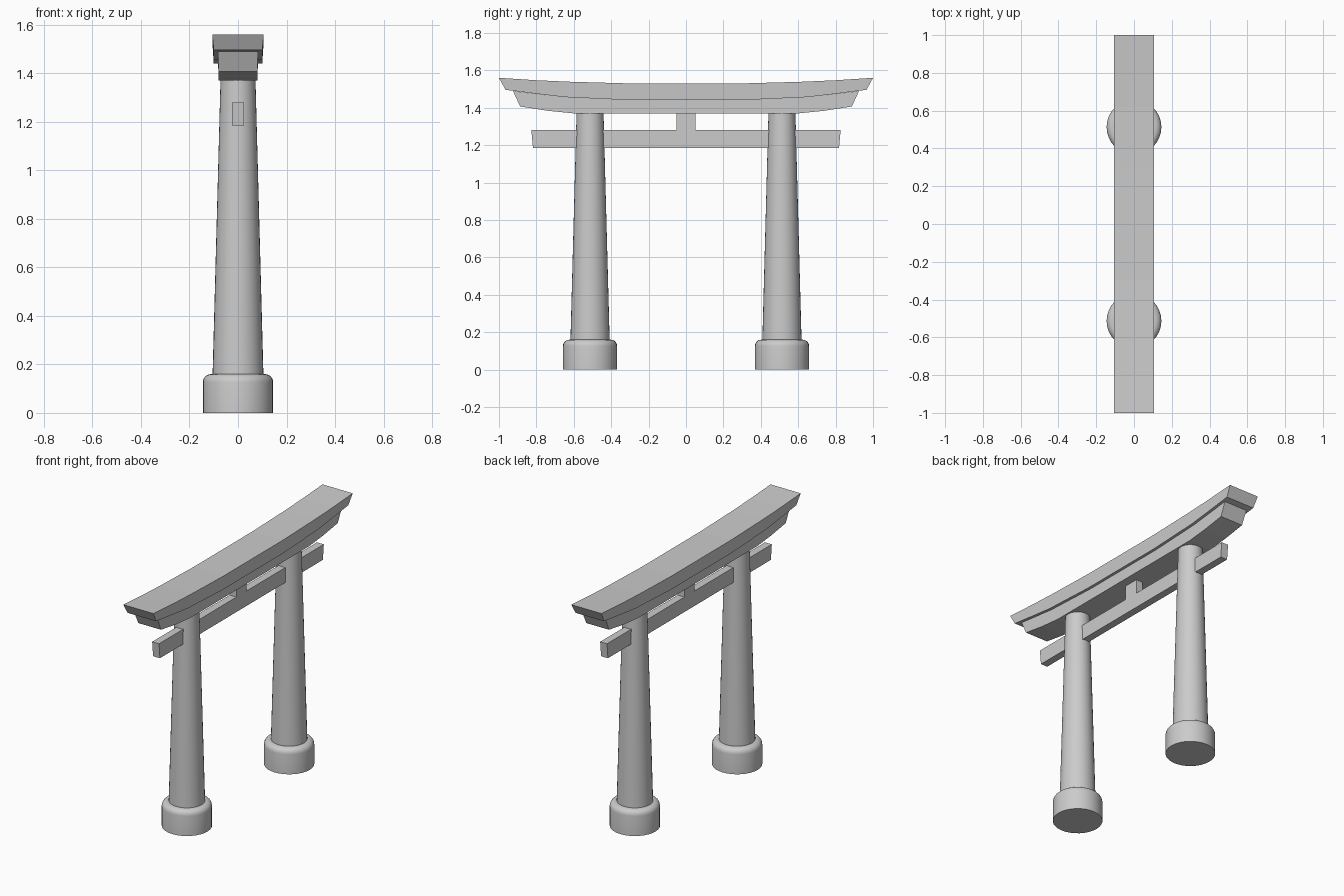
import bpy, bmesh, math

cube = bpy.data.objects.get("Cube")
if cube:
    bpy.data.objects.remove(cube, do_unlink=True)

stone = bpy.data.materials.new("grey stone")
stone.use_nodes = True
colour = (0.6, 0.6, 0.6, 1)
stone.diffuse_color = colour
stone.node_tree.nodes["Principled BSDF"].inputs["Base Color"].default_value = colour


def finish(name, bm, smooth=False):
    bmesh.ops.recalc_face_normals(bm, faces=bm.faces)
    mesh = bpy.data.meshes.new(name)
    bm.to_mesh(mesh)
    bm.free()
    mesh.materials.append(stone)
    ob = bpy.data.objects.new(name, mesh)
    bpy.context.collection.objects.link(ob)
    if smooth:
        bpy.ops.object.select_all(action='DESELECT')
        ob.select_set(True)
        bpy.context.view_layer.objects.active = ob
        bpy.ops.object.shade_smooth_by_angle(angle=math.radians(35))
    return ob


def lathe(name, profile, y, sides=32):
    """Closed round solid from (radius, z) pairs."""
    bm = bmesh.new()
    rings = [[bm.verts.new((r * math.cos(math.tau * i / sides),
                            y + r * math.sin(math.tau * i / sides), z))
              for i in range(sides)] for r, z in profile]
    for a, b in zip(rings, rings[1:]):
        for i in range(sides):
            j = (i + 1) % sides
            bm.faces.new((a[i], a[j], b[j], b[i]))
    bm.faces.new(rings[0])
    bm.faces.new(rings[-1])
    return finish(name, bm, True)


def beam(name, bottom, top, half_bottom, half_top):
    """Mirrored beam along y; bottom and top are (y, z) pairs for one half."""
    def both(line):
        return [(-y, z) for y, z in reversed(line) if y > 0] + line
    bm = bmesh.new()
    rings = []
    for (yb, zb), (yt, zt) in zip(both(bottom), both(top)):
        corners = ((-half_bottom, yb, zb), (half_bottom, yb, zb),
                   (half_top, yt, zt), (-half_top, yt, zt))
        rings.append([bm.verts.new(c) for c in corners])
    for a, b in zip(rings, rings[1:]):
        for i in range(4):
            j = (i + 1) % 4
            bm.faces.new((a[i], a[j], b[j], b[i]))
    bm.faces.new(rings[0])
    bm.faces.new(rings[-1])
    return finish(name, bm)


# Round footings with softened rims, and tapered pillars
rim = 0.034
footing = [(0.145, 0)] + [
    (0.145 - rim * (1 - math.cos(a)), 0.16 - rim * (1 - math.sin(a)))
    for a in (math.radians(18 * k) for k in range(6))]
for side, y in (("right", -0.513), ("left", 0.513)):
    lathe(side + "_footing", footing, y)
    lathe(side + "_pillar", [(0.105, 0.15), (0.072, 1.375)], y)

# Straight tie beam and centre strut
beam("tie_beam", [(0.818, 1.185)], [(0.827, 1.28)], 0.024, 0.024)
beam("centre_strut", [(0.05, 1.27)], [(0.05, 1.38)], 0.024, 0.024)

# Curved lower lintel and wider crowning lintel
beam("lower_lintel",
     [(0, 1.37), (0.3, 1.37), (0.6, 1.37), (0.74, 1.384), (0.887, 1.407)],
     [(0, 1.442), (0.3, 1.442), (0.64, 1.458), (0.78, 1.472), (0.925, 1.49)],
     0.08, 0.082)
beam("crowning_lintel",
     [(0, 1.441), (0.3, 1.441), (0.65, 1.457), (0.8, 1.475), (0.965, 1.496)],
     [(0, 1.53), (0.3, 1.53), (0.62, 1.539), (0.8, 1.547), (1.0, 1.56)],
     0.1, 0.106)
